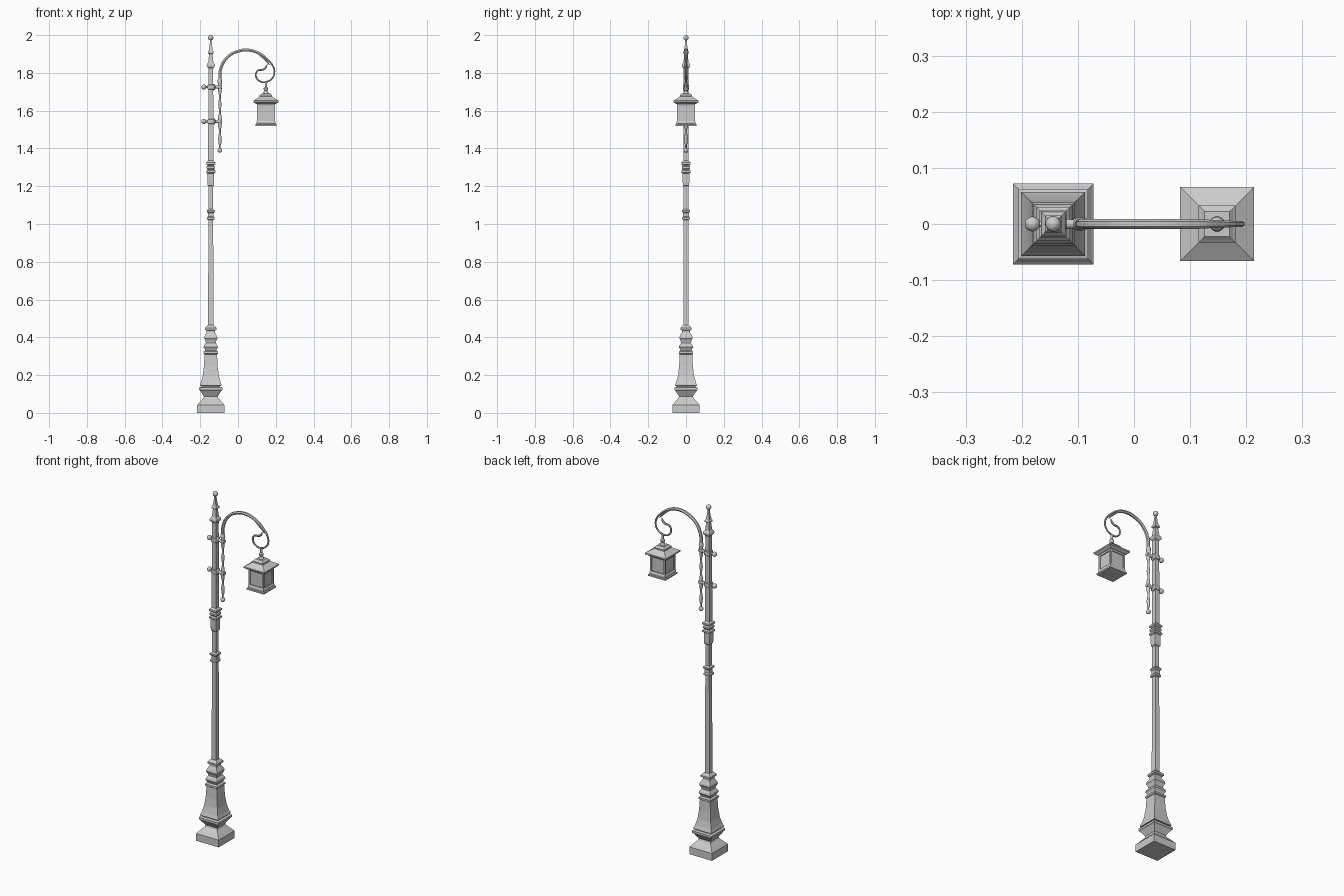
import bpy, bmesh, math
from mathutils import Matrix, Vector

PX, LX = -0.144, 0.148   # post and lantern centre lines


def finish(bm, name):
    bmesh.ops.recalc_face_normals(bm, faces=bm.faces)
    me = bpy.data.meshes.new(name)
    bm.to_mesh(me)
    bm.free()
    ob = bpy.data.objects.new(name, me)
    bpy.context.collection.objects.link(ob)
    return ob


def stack(name, profile, x, sides=4):
    """Loft regular cross-sections (height, half width) up the z axis."""
    bm = bmesh.new()
    prev = None
    k = 1 / math.cos(math.pi / sides)
    for z, w in profile:
        ring = [bm.verts.new((x + w * k * math.cos(2 * math.pi * (i + .5) / sides),
                              w * k * math.sin(2 * math.pi * (i + .5) / sides), z))
                for i in range(sides)]
        if prev:
            for i in range(sides):
                j = (i + 1) % sides
                bm.faces.new((prev[i], prev[j], ring[j], ring[i]))
        else:
            bm.faces.new(ring[::-1])
        prev = ring
    bm.faces.new(prev)
    return finish(bm, name)


def smooth(ob, angle=40):
    bpy.ops.object.select_all(action='DESELECT')
    bpy.context.view_layer.objects.active = ob
    ob.select_set(True)
    bpy.ops.object.shade_smooth_by_angle(angle=math.radians(angle))


def ball(name, loc, r):
    bm = bmesh.new()
    bmesh.ops.create_uvsphere(bm, u_segments=16, v_segments=10, radius=r,
                              matrix=Matrix.Translation(loc))
    smooth(finish(bm, name))


def box(name, loc, size):
    bm = bmesh.new()
    bmesh.ops.create_cube(bm, size=1, matrix=Matrix.Translation(loc) @
                          Matrix.Diagonal((*size, 1)))
    return finish(bm, name)


def tube(name, pts, depth):
    """Bezier pipe through (x, z, radius) points in the y = 0 plane."""
    cu = bpy.data.curves.new(name, 'CURVE')
    cu.dimensions = '3D'
    cu.bevel_depth, cu.bevel_resolution = depth, 1
    cu.resolution_u, cu.use_fill_caps = 5, True
    sp = cu.splines.new('BEZIER')
    sp.bezier_points.add(len(pts) - 1)
    for b, (x, z, r) in zip(sp.bezier_points, pts):
        b.co, b.radius = (x, 0, z), r
        b.handle_left_type = b.handle_right_type = 'AUTO'
    ob = bpy.data.objects.new(name, cu)
    bpy.context.collection.objects.link(ob)
    bpy.ops.object.select_all(action='DESELECT')
    bpy.context.view_layer.objects.active = ob
    ob.select_set(True)
    bpy.ops.object.convert(target='MESH')
    smooth(bpy.context.object, 35)


# Square moulded pedestal
stack("pedestal", [
    (0, .072), (.042, .072), (.046, .068), (.056, .060), (.078, .040), (.088, .037),
    (.118, .057), (.122, .062), (.134, .062), (.138, .050), (.143, .050), (.144, .057),
    (.15, .057), (.165, .051), (.20, .042), (.25, .036), (.31, .033), (.314, .038),
    (.324, .038), (.33, .029), (.338, .032), (.348, .038), (.358, .035), (.37, .026),
    (.38, .028), (.395, .035), (.405, .033), (.425, .022), (.436, .022), (.44, .030),
    (.45, .030), (.464, .017), (.464, .013)], PX)

# Shaft with two groups of collars
stack("shaft", [
    (.46, .0145), (1.02, .0125), (1.024, .020), (1.034, .020), (1.04, .015), (1.058, .015),
    (1.064, .021), (1.072, .021), (1.08, .0125), (1.20, .0125), (1.205, .017), (1.215, .017),
    (1.22, .018), (1.268, .018), (1.272, .024), (1.282, .024), (1.288, .017), (1.295, .022),
    (1.304, .022), (1.31, .016), (1.316, .024), (1.326, .024), (1.335, .014), (1.38, .014),
    (1.82, .0125)], PX)

# Tapered spire and its ball
stack("spire", [
    (1.80, .0125), (1.825, .013), (1.832, .020), (1.84, .022), (1.848, .020), (1.855, .014),
    (1.87, .012), (1.90, .009), (1.903, .015), (1.912, .015), (1.918, .011), (1.94, .007),
    (1.975, .004), (1.98, .004)], PX)
ball("spire_ball", (PX, 0, 1.986), .014)

# Cross bolts with ball ends and collars
for i, z in enumerate((1.725, 1.543)):
    ball(f"bolt_ball_{i}", (-.181, 0, z), .0135)
    for part, prof in (("rod", [(-.18, .005), (-.095, .005)]),
                       ("collar", [(-.133, .017), (-.127, .017), (-.120, .009), (-.108, .008)]),
                       ("clasp", [(-.108, .010), (-.084, .010)])):
        ob = stack(f"bolt_{part}_{i}", prof, 0, 12)
        ob.data.transform(Matrix.Rotation(math.pi / 2, 4, 'Y'))
        ob.location.z = z
        smooth(ob)
    stack(f"post_band_{i}", [(z - .014, .013), (z - .011, .0165), (z + .011, .0165),
                             (z + .014, .013)], PX)

# Turned drop rod hanging from the arm
smooth(stack("drop_rod", [
    (1.385, .004), (1.415, .004), (1.43, .008), (1.455, .009), (1.475, .006), (1.50, .005),
    (1.515, .009), (1.57, .009), (1.585, .005), (1.61, .006), (1.63, .009), (1.655, .006),
    (1.68, .005), (1.70, .009), (1.735, .009), (1.75, .012), (1.762, .012), (1.77, .009)],
    -.096, 10))
ball("drop_rod_ball", (-.096, 0, 1.39), .0125)

# Curved arm ending in a scroll
tube("arm", [
    (-.096, 1.75, 1.05), (-.092, 1.82, 1), (-.056, 1.883, 1), (.008, 1.917, 1),
    (.061, 1.92, 1), (.114, 1.902, .95), (.157, 1.870, .7), (.182, 1.841, .6),
    (.193, 1.809, .55), (.182, 1.772, .55), (.146, 1.752, .55), (.114, 1.757, .55),
    (.095, 1.782, .55), (.104, 1.812, .55), (.130, 1.817, .65), (.145, 1.826, .75),
    (.155, 1.846, .2)], .009)
# Small leaf curl on the inside of the arm
tube("arm_leaf", [(.115, 1.898, .9), (.143, 1.872, .8), (.168, 1.842, .2)], .008)

# Lantern hanger and roof
smooth(stack("lantern_hanger", [
    (1.685, .014), (1.70, .012), (1.705, .007), (1.712, .012), (1.72, .012), (1.727, .006),
    (1.755, .006)], LX, 12))
stack("lantern_roof", [
    (1.635, .052), (1.64, .058), (1.645, .066), (1.653, .066), (1.672, .036), (1.674, .033),
    (1.682, .033), (1.686, .028), (1.692, .022)], LX)

# Lantern body: inset panes, corner posts, rails and foot
stack("lantern_panes", [(1.53, .042), (1.638, .042)], LX)
for i, (sx, sy) in enumerate(((1, 1), (1, -1), (-1, 1), (-1, -1))):
    box(f"lantern_corner_{i}", (LX + sx * .043, sy * .043, 1.588), (.01, .01, .108))
stack("lantern_top_rail", [(1.626, .047), (1.64, .050)], LX)
stack("lantern_foot", [
    (1.52, .055), (1.528, .055), (1.531, .050), (1.540, .050), (1.546, .047), (1.55, .047)], LX)
